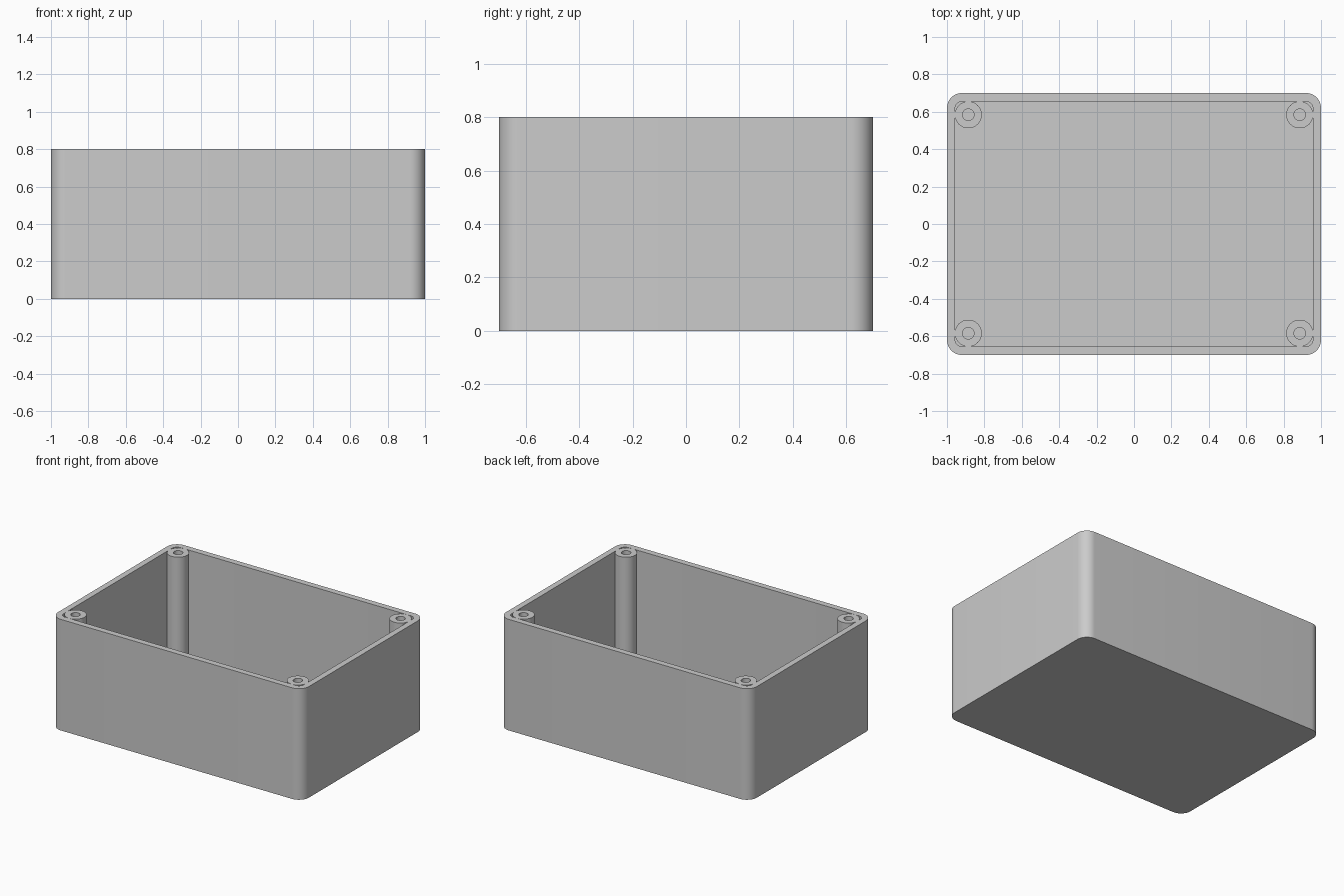
import bpy, bmesh, math

default_cube = bpy.data.objects.get("Cube")
if default_cube:
    bpy.data.objects.remove(default_cube, do_unlink=True)

HALF_X, HALF_Y, HEIGHT = 1.0, 0.7, 0.8
WALL_X, WALL_Y, FLOOR = 0.043, 0.044, 0.045
CORNER, INNER_CORNER = 0.08, 0.04
POST_X, POST_Y, POST_R, HOLE_R = 0.886, 0.584, 0.072, 0.031

grey = bpy.data.materials.new("light grey plastic")
grey.use_nodes = True
colour = (0.6, 0.6, 0.6, 1)
grey.diffuse_color = colour
grey.node_tree.nodes["Principled BSDF"].inputs["Base Color"].default_value = colour


def rounded_outline(hx, hy, r, steps=12):
    """Counter-clockwise rounded rectangle; a circle when hx = hy = r."""
    points = []
    for quarter, (sx, sy) in enumerate([(1, 1), (-1, 1), (-1, -1), (1, -1)]):
        for i in range(steps + 1):
            a = (quarter + i / steps) * math.pi / 2
            points.append((sx * (hx - r) + r * math.cos(a),
                           sy * (hy - r) + r * math.sin(a)))
    return points


def loft(name, sections, location=(0, 0, 0)):
    """Join stacked outlines (hx, hy, radius, z) and cap both ends."""
    bm = bmesh.new()
    rings = [[bm.verts.new((x, y, z)) for x, y in rounded_outline(hx, hy, r)]
             for hx, hy, r, z in sections]
    for low, high in zip(rings, rings[1:]):
        for i in range(len(low)):
            j = (i + 1) % len(low)
            bm.faces.new((low[i], low[j], high[j], high[i]))
    bm.faces.new(rings[0][::-1])
    bm.faces.new(rings[-1])
    bmesh.ops.remove_doubles(bm, verts=bm.verts, dist=0.00001)
    bmesh.ops.recalc_face_normals(bm, faces=bm.faces)
    mesh = bpy.data.meshes.new(name)
    bm.to_mesh(mesh)
    bm.free()
    mesh.materials.append(grey)
    obj = bpy.data.objects.new(name, mesh)
    obj.location = location
    bpy.context.collection.objects.link(obj)
    bpy.ops.object.select_all(action='DESELECT')
    obj.select_set(True)
    bpy.context.view_layer.objects.active = obj
    bpy.ops.object.shade_smooth_by_angle(angle=math.radians(30))
    return obj


# Open box: outer wall, flat rim, inner wall and floor
inner = (HALF_X - WALL_X, HALF_Y - WALL_Y, INNER_CORNER)
outer = (HALF_X, HALF_Y, CORNER)
loft("box_shell", [(*outer, 0), (*outer, HEIGHT),
                   (*inner, HEIGHT), (*inner, FLOOR)])

# Corner screw posts with blind holes, flush with the rim
post = (POST_R, POST_R, POST_R)
hole = (HOLE_R, HOLE_R, HOLE_R)
for side, sx in (("left", 1), ("right", -1)):
    for end, sy in (("front", -1), ("back", 1)):
        loft(f"screw_post_{end}_{side}",
             [(*post, FLOOR), (*post, HEIGHT),
              (*hole, HEIGHT), (*hole, FLOOR * 2)],
             (sx * POST_X, sy * POST_Y, 0))
